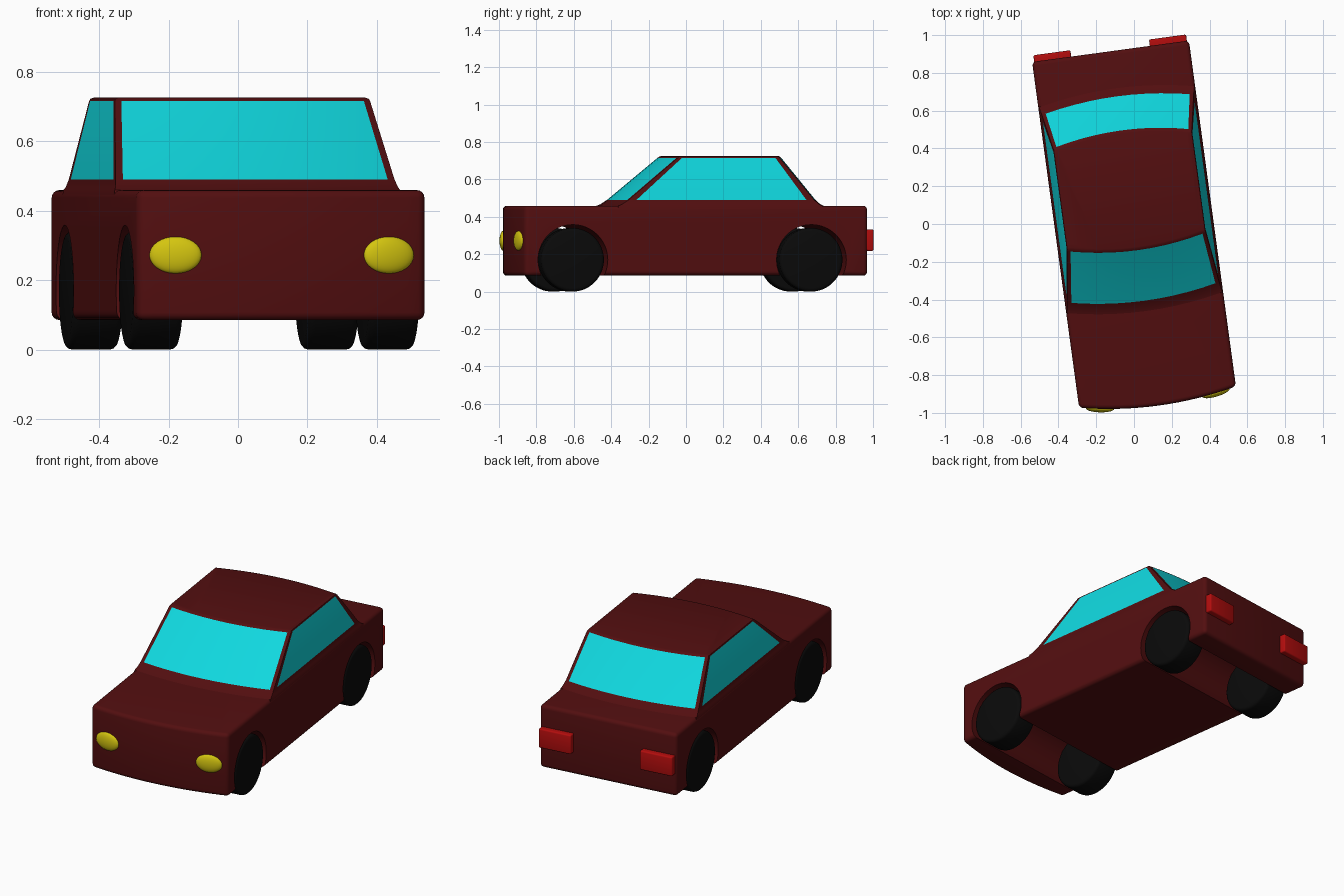
import bpy, bmesh, math
from mathutils import Matrix

if "Cube" in bpy.data.objects:
    bpy.data.objects.remove(bpy.data.objects["Cube"])

TURN = Matrix.Rotation(math.radians(7.74), 4, 'Z')   # the whole car stands slightly turned
BOW = 0.045                                          # forward/backward curve of nose and glass


def material(name, rgb):
    m = bpy.data.materials.new(name)
    m.diffuse_color = (*rgb, 1)
    m.use_nodes = True
    m.node_tree.nodes["Principled BSDF"].inputs["Base Color"].default_value = m.diffuse_color
    return m


PAINT = material("dark red paint", (0.085, 0.0045, 0.005))
GLASS = material("cyan glass", (0.005, 0.68, 0.73))
RUBBER = material("black rubber", (0.003, 0.003, 0.003))
YELLOW = material("yellow lamp", (0.66, 0.56, 0.005))
RED = material("red lamp", (0.45, 0.004, 0.004))


def add_object(name, bm, mats, matrix=Matrix()):
    bmesh.ops.recalc_face_normals(bm, faces=bm.faces)
    me = bpy.data.meshes.new(name)
    bm.to_mesh(me)
    bm.free()
    for m in mats:
        me.materials.append(m)
    ob = bpy.data.objects.new(name, me)
    bpy.context.collection.objects.link(ob)
    ob.matrix_world = TURN @ matrix
    return ob


def activate(ob):
    bpy.ops.object.select_all(action='DESELECT')
    ob.select_set(True)
    bpy.context.view_layer.objects.active = ob


def smooth(ob, angle=35):
    activate(ob)
    bpy.ops.object.shade_smooth_by_angle(angle=math.radians(angle))


def bevel(ob, width, segments=3):
    mod = ob.modifiers.new("rounding", 'BEVEL')
    mod.width, mod.segments = width, segments
    mod.limit_method, mod.angle_limit = 'ANGLE', math.radians(40)
    activate(ob)
    bpy.ops.object.modifier_apply(modifier=mod.name)


def cylinder(name, radius, width, x, y, z, mat):
    bm = bmesh.new()
    bmesh.ops.create_cone(bm, cap_ends=True, segments=64, radius1=radius, radius2=radius,
                          depth=width, matrix=Matrix.Rotation(math.pi / 2, 4, 'Y'))
    return add_object(name, bm, [mat], Matrix.Translation((x, y, z)))


AXLES = {"front": -0.667, "rear": 0.62}

# Lower body: plan outline with a bowed nose, extruded and rounded
bm = bmesh.new()
steps = [i / 8 - 1 for i in range(17)]
outline = [(0.419 * s, -0.925 - BOW * (1 - s * s)) for s in steps] + [(0.419, 0.923), (-0.419, 0.923)]
face = bm.faces.new([bm.verts.new((x, y, 0.085)) for x, y in outline])
top = bmesh.ops.extrude_face_region(bm, geom=[face])["geom"]
bmesh.ops.translate(bm, vec=(0, 0, 0.374), verts=[v for v in top if isinstance(v, bmesh.types.BMVert)])
body = add_object("lower_body", bm, [PAINT])
bevel(body, 0.022, 4)

# Wheel arches: tunnels cut right across the body
for end, y in AXLES.items():
    cutter = cylinder(end + "_arch_cutter", 0.188, 1.2, 0, y, 0.17, PAINT)
    cutter.hide_render = True
    mod = body.modifiers.new("arch", 'BOOLEAN')
    mod.operation, mod.solver, mod.object = 'DIFFERENCE', 'EXACT', cutter
    activate(body)
    bpy.ops.object.modifier_apply(modifier=mod.name)
    bpy.data.objects.remove(cutter)
smooth(body)

# Cabin: stacked rings (height, half width, front y, rear y); glass lies between two of them
RINGS = [(0.440, 0.418, -0.425, 0.685), (0.459, 0.415, -0.420, 0.680), (0.466, 0.411, -0.402, 0.664),
         (0.490, 0.405, -0.365, 0.637), (0.715, 0.371, -0.095, 0.455), (0.722, 0.368, -0.086, 0.448),
         (0.725, 0.360, -0.076, 0.438)]
GLASS_RING = 3
across = [-1, -0.95] + [i / 5 * 0.95 for i in range(-4, 5)] + [0.95, 1]
along = [0.042, 0.958]


def cabin_ring(z, w, front, rear):
    pts = [(w * s, front - BOW * (1 - s * s), z) for s in across]
    pts += [(w, front + (rear - front) * p, z) for p in along]
    pts += [(w * s, rear + BOW * (1 - s * s), z) for s in reversed(across)]
    pts += [(-w, front + (rear - front) * p, z) for p in reversed(along)]
    return pts


bm = bmesh.new()
rings = [[bm.verts.new(p) for p in cabin_ring(*r)] for r in RINGS]
n, a = len(rings[0]), len(across)
pillars = {0, a - 2, a - 1, a + 1, a + 2, 2 * a, 2 * a + 1, 2 * a + 3}
for k in range(len(rings) - 1):
    for i in range(n):
        j = (i + 1) % n
        f = bm.faces.new((rings[k][i], rings[k][j], rings[k + 1][j], rings[k + 1][i]))
        f.material_index = int(k == GLASS_RING and i not in pillars)
bm.faces.new(rings[0])
bm.faces.new(rings[-1])
smooth(add_object("cabin_with_windows", bm, [PAINT, GLASS]), 30)

for side, sx in (("left", -1), ("right", 1)):
    # Wheels
    for end, y in AXLES.items():
        wheel = cylinder(f"{end}_{side}_wheel", 0.17, 0.145, sx * 0.343, y, 0.17, RUBBER)
        bevel(wheel, 0.018)
        smooth(wheel)

    # Headlights: flattened ellipsoids following the nose curve
    bm = bmesh.new()
    bmesh.ops.create_uvsphere(bm, u_segments=32, v_segments=16, radius=1)
    place = (Matrix.Translation((sx * 0.31, -0.944, 0.272)) @ Matrix.Rotation(sx * 0.16, 4, 'Z')
             @ Matrix.Diagonal((0.075, 0.02, 0.053, 1)))
    bm.transform(place)
    smooth(add_object(side + "_headlight", bm, [YELLOW]), 60)

    # Tail lights
    bm = bmesh.new()
    bmesh.ops.create_cube(bm, size=1)
    bm.transform(Matrix.Translation((sx * 0.309, 0.929, 0.275)) @ Matrix.Diagonal((0.198, 0.056, 0.115, 1)))
    lamp = add_object(side + "_tail_light", bm, [RED])
    bevel(lamp, 0.008)
    smooth(lamp)
